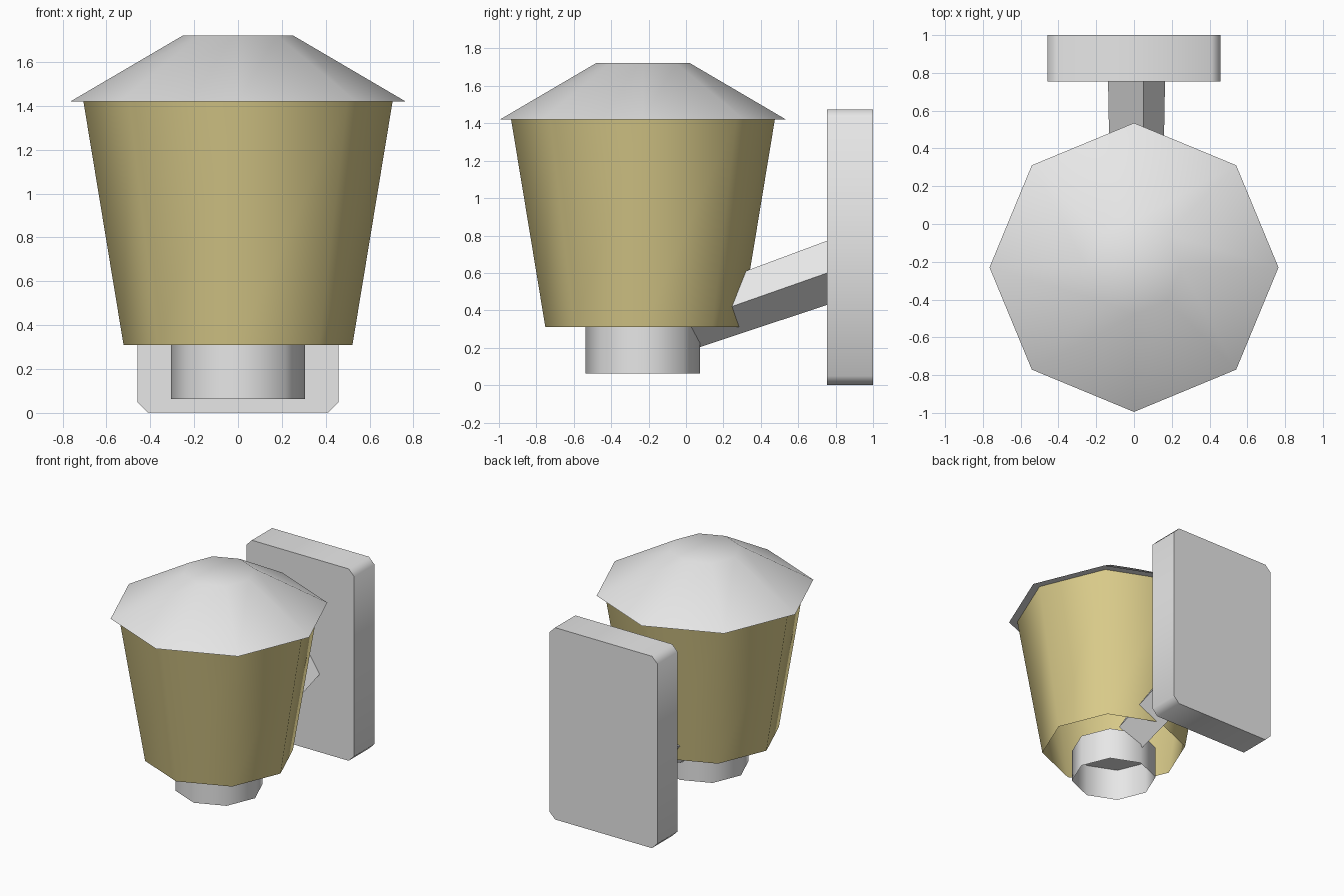
import bpy, bmesh, math
from mathutils import Vector

if "Cube" in bpy.data.objects:
    bpy.data.objects.remove(bpy.data.objects["Cube"])

LAMP_Y = -0.23


def material(name, rgb):
    m = bpy.data.materials.new(name)
    m.diffuse_color = (*rgb, 1)
    m.use_nodes = True
    m.node_tree.nodes["Principled BSDF"].inputs["Base Color"].default_value = m.diffuse_color
    return m


grey = material("light_grey_metal", (0.8, 0.8, 0.8))
tan = material("warm_tan_glass", (0.70, 0.60, 0.255))


def finish(name, bm, mat, smooth=True):
    mesh = bpy.data.meshes.new(name)
    bm.to_mesh(mesh)
    bm.free()
    mesh.materials.append(mat)
    ob = bpy.data.objects.new(name, mesh)
    bpy.context.collection.objects.link(ob)
    if smooth:
        bpy.ops.object.select_all(action='DESELECT')
        ob.select_set(True)
        bpy.context.view_layer.objects.active = ob
        bpy.ops.object.shade_smooth_by_angle(angle=math.radians(50))
    return ob


def octagon_part(name, profile, mat, cap_bottom=False, cap_top=False):
    """Eight-sided lathe of (radius, z) points around the lamp axis."""
    bm = bmesh.new()
    rings = [[bm.verts.new((r * math.cos(i * math.pi / 4),
                            LAMP_Y + r * math.sin(i * math.pi / 4), z))
              for i in range(8)] for r, z in profile]
    for a, b in zip(rings, rings[1:]):
        for i in range(8):
            j = (i + 1) % 8
            bm.faces.new((a[i], a[j], b[j], b[i]))
    if cap_bottom:
        bm.faces.new(rings[0][::-1])
    if cap_top:
        bm.faces.new(rings[-1])
    return finish(name, bm, mat)


# Lamp: roof, open glass shade, and hollow collar below
octagon_part("roof", [(0.765, 1.42), (0.25, 1.722)], grey, True, True)
octagon_part("shade", [(0.522, 0.31), (0.705, 1.42)], tan)
octagon_part("collar", [(0.306, 0.063), (0.306, 0.312)], grey, cap_top=True)

# Wall plate with chamfered corners
bm = bmesh.new()
bmesh.ops.create_cube(bm, size=1)
for v in bm.verts:
    v.co = Vector((v.co.x * 0.916, 0.8775 + v.co.y * 0.245, 0.738 + v.co.z * 1.472))
corners = [e for e in bm.edges
           if abs(e.verts[0].co.y - e.verts[1].co.y) > 0.1]
bmesh.ops.bevel(bm, geom=corners, offset=0.047, segments=1, affect='EDGES')
finish("wall_plate", bm, grey)

# Arm: slightly tapered rectangular bar, turned on edge and sloping to the plate
bm = bmesh.new()
section = [(0.037, 0.162), (-0.151, 0.0), (-0.037, -0.162), (0.151, 0.0)]
start, end = Vector((0.0135, 0.011, 0.338)), Vector((0.0135, 0.85, 0.633))
axis = (end - start).normalized()
up = Vector((1, 0, 0)).cross(axis)
rings = [[bm.verts.new(p + Vector((x * s, 0, 0)) + up * (h * s)) for x, h in section]
         for p, s in ((start, 0.91), (end, 1.01))]
for i in range(4):
    j = (i + 1) % 4
    bm.faces.new((rings[0][i], rings[0][j], rings[1][j], rings[1][i]))
bm.faces.new(rings[0][::-1])
bm.faces.new(rings[1])
bmesh.ops.recalc_face_normals(bm, faces=bm.faces)
finish("arm", bm, grey, smooth=False)
